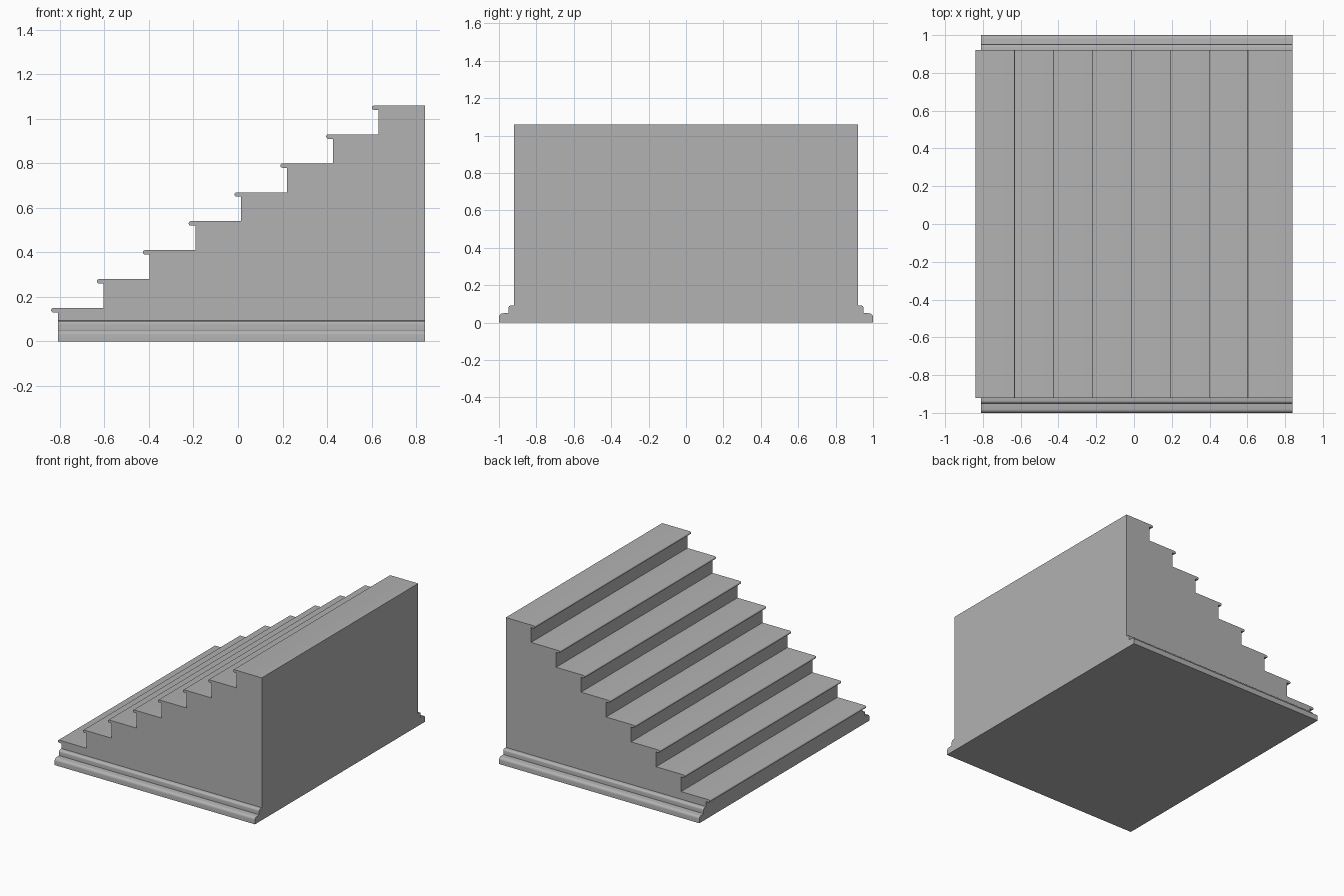
import bpy, bmesh, math
from mathutils import Vector

cube = bpy.data.objects.get("Cube")
if cube:
    bpy.data.objects.remove(cube, do_unlink=True)

stone = bpy.data.materials.new("grey stone")
stone.use_nodes = True
GREY = (0.445, 0.445, 0.445, 1)
stone.diffuse_color = GREY
stone.node_tree.nodes["Principled BSDF"].inputs["Base Color"].default_value = GREY

STEPS = 8
RUN, RISE = 0.206, 0.13
BACK, FRONT_RISER = 0.84, -0.81
HALF_WIDTH = 0.92
FIRST_TOP = 0.15
OVERHANG, LIP = 0.03, 0.02


def arc(cx, cz, r, start, end, n=5):
    """Points along a circular arc, angles in degrees."""
    angles = [math.radians(start + (end - start) * i / n) for i in range(n + 1)]
    return [(cx + r * math.cos(a), cz + r * math.sin(a)) for a in angles]


def extrude_profile(name, profile, to_point, direction):
    """Sweep a closed 2D profile straight along a direction."""
    bm = bmesh.new()
    face = bm.faces.new([bm.verts.new(to_point(p)) for p in profile])
    swept = bmesh.ops.extrude_face_region(bm, geom=[face])
    verts = [v for v in swept["geom"] if isinstance(v, bmesh.types.BMVert)]
    bmesh.ops.translate(bm, verts=verts, vec=Vector(direction))
    bmesh.ops.recalc_face_normals(bm, faces=bm.faces)
    mesh = bpy.data.meshes.new(name)
    bm.to_mesh(mesh)
    bm.free()
    mesh.materials.append(stone)
    obj = bpy.data.objects.new(name, mesh)
    bpy.context.collection.objects.link(obj)
    bpy.ops.object.select_all(action="DESELECT")
    obj.select_set(True)
    bpy.context.view_layer.objects.active = obj
    bpy.ops.object.shade_smooth_by_angle(angle=math.radians(35))
    return obj


# Staircase body: risers with overhanging rounded nosings
outline = [(BACK, 0), (FRONT_RISER, 0)]
for i in range(STEPS):
    riser = FRONT_RISER + i * RUN
    top = FIRST_TOP + i * RISE
    nose = riser - OVERHANG
    outline.append((riser, top - LIP))
    outline += arc(nose + LIP / 2, top - LIP / 2, LIP / 2, 270, 90, 6)
    if i < STEPS - 1:
        outline.append((riser + RUN, top))
outline.append((BACK, FIRST_TOP + (STEPS - 1) * RISE))
extrude_profile("staircase", outline,
                lambda p: (p[0], -HALF_WIDTH, p[1]), (0, 2 * HALF_WIDTH, 0))

# Stepped base moulding along each side
moulding = [(HALF_WIDTH, 0), (1.0, 0)]
moulding += arc(0.98, 0.03, 0.02, 0, 90)
moulding += [(0.95, 0.052)]
moulding += arc(0.935, 0.077, 0.015, 0, 90)
moulding += [(HALF_WIDTH, 0.093)]
for name, side in (("front_moulding", -1), ("back_moulding", 1)):
    extrude_profile(name, moulding,
                    lambda p: (FRONT_RISER, side * p[0], p[1]),
                    (BACK - FRONT_RISER, 0, 0))
